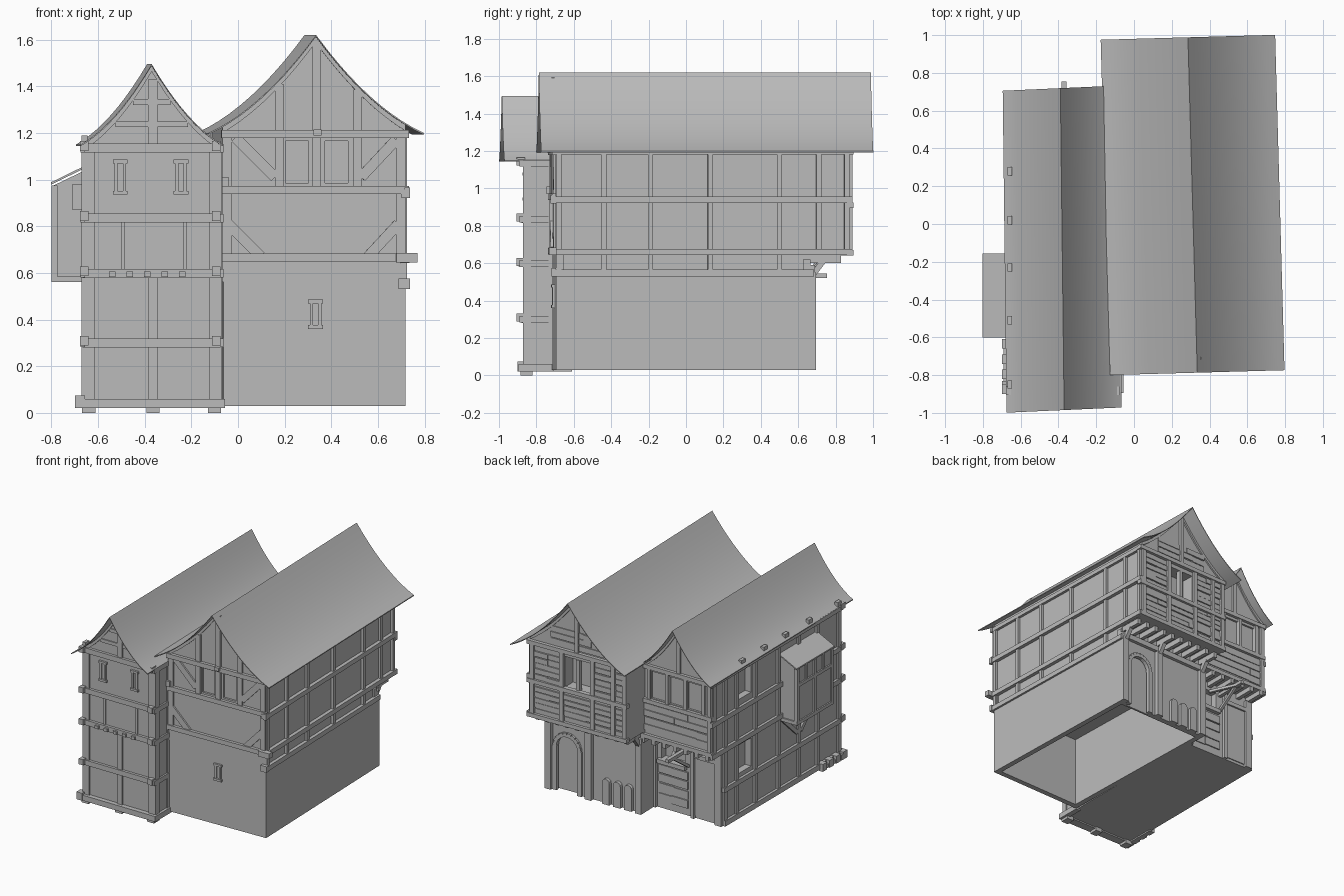
import bpy, bmesh, math, random
from mathutils import Vector, Matrix

random.seed(4)
old = bpy.data.objects.get("Cube")
if old:
    bpy.data.objects.remove(old, do_unlink=True)

grey = bpy.data.materials.new("plain grey")
grey.use_nodes = True
grey.diffuse_color = (0.5, 0.5, 0.5, 1)
grey.node_tree.nodes["Principled BSDF"].inputs["Base Color"].default_value = grey.diffuse_color


def finish(name, bm):
    bmesh.ops.recalc_face_normals(bm, faces=bm.faces)
    mesh = bpy.data.meshes.new(name)
    bm.to_mesh(mesh)
    bm.free()
    mesh.materials.append(grey)
    obj = bpy.data.objects.new(name, mesh)
    bpy.context.collection.objects.link(obj)
    return obj


def boxes(name, specs):
    """One object made of boxes given as x, y, z ranges."""
    bm = bmesh.new()
    for spec in specs:
        lo, hi = Vector(spec[0::2]), Vector(spec[1::2])
        move = Matrix.Translation((lo + hi) / 2) @ Matrix.Diagonal((*(hi - lo), 1))
        bmesh.ops.create_cube(bm, size=1, matrix=move)
    return finish(name, bm)


def struts(name, pairs, width, depth):
    """One object made of slanted bars running between point pairs."""
    bm = bmesh.new()
    for a, b in pairs:
        a, b = Vector(a), Vector(b)
        turn = (b - a).to_track_quat('Z', 'Y').to_matrix().to_4x4()
        size = Matrix.Diagonal((depth, width, (b - a).length, 1))
        bmesh.ops.create_cube(bm, size=1, matrix=Matrix.Translation((a + b) / 2) @ turn @ size)
    return finish(name, bm)


def loft(name, front, back, y0, y1, skew=0):
    """Solid between two x-z outlines."""
    bm = bmesh.new()
    mid = sum(p[0] for p in front) / len(front)
    rings = [[bm.verts.new((x, y + skew * (x - mid), z)) for x, z in pts]
             for pts, y in ((front, y0), (back, y1))]
    n = len(front)
    for i in range(n):
        j = (i + 1) % n
        bm.faces.new((rings[0][i], rings[0][j], rings[1][j], rings[1][i]))
    for ring in rings:
        bm.faces.new(ring)
    return finish(name, bm)


def cut(obj, cutters):
    for c in cutters:
        mod = obj.modifiers.new("opening", 'BOOLEAN')
        mod.operation, mod.solver, mod.object = 'DIFFERENCE', 'EXACT', c
    graph = bpy.context.evaluated_depsgraph_get()
    obj_mesh = bpy.data.meshes.new_from_object(obj.evaluated_get(graph))
    obj.modifiers.clear()
    obj.data = obj_mesh
    for c in cutters:
        bpy.data.objects.remove(c, do_unlink=True)


def span(a, b, n):
    return [a + (b - a) * i / n for i in range(n + 1)]


class Roof:
    """Flared roof with a sagging curve from eave to ridge."""

    def __init__(self, half, eave, ridge, front_x, back_x):
        self.half, self.eave, self.rise = half, eave, ridge - eave
        self.front_x, self.back_x = front_x, back_x

    def z(self, x, centre):
        t = max(0, 1 - abs(x - centre) / self.half)
        return self.eave + self.rise * (t + t * t) / 2

    def curve(self, centre, x0, x1, drop):
        xs = span(x0, centre, 10) + span(centre, x1, 10)[1:]
        return [(x, self.z(x, centre) - drop) for x in xs]

    def cover(self, name, y0, y1, skew):
        rings = []
        for c in (self.front_x, self.back_x):
            a, b = c - self.half, c + self.half
            rings.append(self.curve(c, a, b, 0) + self.curve(c, a, b, 0.007)[::-1])
        obj = loft(name, *rings, y0, y1, skew)
        bpy.ops.object.select_all(action='DESELECT')
        bpy.context.view_layer.objects.active = obj
        obj.select_set(True)
        bpy.ops.object.shade_smooth_by_angle(angle=math.radians(30))

    def body(self, name, x0, x1, y0, y1, base):
        rings = [[(x0, base)] + self.curve(c, x0, x1, 0.006) + [(x1, base)]
                 for c in (self.front_x, self.back_x)]
        return loft(name, *rings, y0, y1)

    def bargeboard(self, name, c, x0, x1, y0, y1):
        ring = self.curve(c, x0, x1, 0.006) + self.curve(c, x0, x1, 0.032)[::-1]
        loft(name, ring, ring, y0, y1)


def planks(name, x0, x1, y, z0, z1, rows):
    """Uneven clapboards on a back wall."""
    specs, step = [], (z1 - z0) / rows
    for i in range(rows):
        split = random.uniform(x0 + 0.1, x1 - 0.1)
        for a, b in ((x0, split), (split, x1)):
            low = z0 + i * step + random.uniform(0, 0.006)
            specs.append((a, b, y, y + random.uniform(0.005, 0.013), low, low + step * 0.85))
    boxes(name, specs)


def slit(name, x, y, z0, z1):
    parts = [(x + s - 0.007, x + s + 0.007, y - 0.01, y, z0, z1) for s in (-0.018, 0.018)]
    parts += [(x - 0.032, x + 0.032, y - 0.015, y, z, z + 0.016) for z in (z0, z1 - 0.016)]
    boxes(name, parts)


# Main roof
ridge_x = 0.335
big = Roof(0.462, 1.2, 1.62, ridge_x, ridge_x)
big.cover("main_roof", -0.787, 0.989, 0)

# Main house: hollow stone ground floor, timber upper floor
L, R, F, B = -0.06, 0.72, -0.705, 0.655
boxes("stone_side_walls", [(L, L + 0.04, F, B, 0.03, 0.56), (R - 0.04, R, F, B, 0.03, 0.56),
                           (L, R, F, F + 0.04, 0.03, 0.65)])
back_wall = boxes("stone_back_wall", [(L, R, B - 0.04, B, 0.03, 0.62)])
door_x, spring = 0.55, 0.36
arch = [(door_x + 0.1 * math.cos(a), spring + 0.1 * math.sin(a)) for a in span(0, math.pi, 10)]
outline = [(door_x + 0.1, 0)] + arch + [(door_x - 0.1, 0)]
cut(back_wall, [loft("door_cutter", outline, outline, B - 0.025, B + 0.1)])
struts("door_arch", [((p[0], B, p[1]), (q[0], B, q[1])) for p, q in zip(arch, arch[1:])], 0.03, 0.03)
boxes("door_jambs", [(x - 0.018, x + 0.018, B - 0.01, B + 0.015, 0.03, spring)
                     for x in (door_x - 0.1, door_x + 0.1)])
boxes("back_pilasters", [(x - 0.025, x + 0.025, B - 0.01, B + 0.03, 0.03, 0.55) for x in (L + 0.025, 0.37, R - 0.025)])
for x in (0.05, 0.14, 0.23):
    w = 0.03
    ring = [(x + w, 0.03)] + [(x + w * math.cos(a), 0.19 + w * math.sin(a))
                              for a in span(0, math.pi, 6)] + [(x - w, 0.03)]
    loft("small_back_arch", ring, ring, B - 0.01, B + 0.025)

upper = big.body("main_upper_floor", -0.065, 0.71, F, 0.86, 0.56)
cut(upper, [boxes("under_cutter", [(-1, 1, B, 1, 0.5, 0.64)]),
            boxes("back_window_cutter", [(0.225, 0.44, 0.76, 1, 0.92, 1.15)])]
    + [boxes("front_window_cutter", [(x, x + 0.1, -1, F + 0.015, 0.985, 1.165)]) for x in (0.205, 0.375)])

# Main house frame
side_y = (-0.69, -0.45, -0.2, 0.12, 0.49, 0.7, 0.85)
boxes("side_posts", [(0.7, 0.728, y - 0.014, y + 0.014, 0.66 if y > 0.65 else 0.56, 1.21) for y in side_y])
boxes("side_rails", [(0.7, 0.737, -0.73, 0.88, z - 0.017, z + 0.017) for z in (0.66, 0.94)]
      + [(0.7, 0.735, F - 0.01, B + 0.02, 0.53, 0.565), (0.7, 0.73, F, 0.87, 1.18, 1.21)])
boxes("front_rails", [(-0.07, 0.735, F - 0.022, F, z - 0.017, z + 0.017) for z in (0.665, 0.955, 1.195)])
boxes("frame_end_blocks", [(0.68, 0.77, -0.745, F, 0.645, 0.685), (0.69, 0.74, -0.73, F, 0.53, 0.575),
                           (0.715, 0.74, -0.735, F, 0.92, 0.965), (-0.07, -0.04, -0.735, F, 0.97, 1.01),
                           (0.325, 0.36, -0.74, F, 1.19, 1.215)])
boxes("front_posts", [(x - 0.018, x + 0.018, F - 0.014, F, 0.96, big.z(x, ridge_x) - 0.02)
                      for x in (0.178, 0.34, 0.515)]
      + [(x - 0.02, x + 0.02, F - 0.014, F, 0.66, 1.2) for x in (-0.045, 0.7)])
y = F - 0.003
struts("front_braces", [((-0.01, y, 1.18), (0.16, y, 1.01)), ((0.68, y, 1.17), (0.53, y, 1.01)),
                        ((-0.04, y, 0.81), (0.1, y, 0.67)), ((0.69, y, 0.81), (0.56, y, 0.67))], 0.045, 0.018)
big.bargeboard("front_bargeboard", ridge_x, -0.065, 0.72, F - 0.01, F)
big.bargeboard("back_bargeboard", ridge_x, -0.065, 0.71, 0.86, 0.872)
slit("ground_slit", ridge_x, F, 0.36, 0.485)

# Main house back
planks("back_planks_low", -0.06, 0.7, 0.86, 0.67, 0.91, 6)
planks("back_planks_left", 0.46, 0.7, 0.86, 0.92, 1.18, 6)
planks("back_planks_right", -0.06, 0.205, 0.86, 0.92, 1.18, 6)
planks("back_gable_planks", 0.12, 0.55, 0.86, 1.22, 1.36, 3)
boxes("back_posts", [(x - 0.016, x + 0.016, 0.85, 0.88, 0.65, 1.2) for x in (-0.05, 0.04, 0.208, 0.457, 0.695)]
      + [(0.32, 0.345, 0.83, 0.865, 0.92, 1.15), (0.32, 0.35, 0.85, 0.88, 1.2, 1.58)])
boxes("back_rails", [(-0.075, 0.735, 0.85, 0.885, z, z + 0.03) for z in (0.64, 0.895, 1.18)])
boxes("main_joists", [(x - 0.014, x + 0.014, B - 0.02, 0.82, 0.6, 0.64) for x in span(-0.03, 0.69, 9)])
struts("joist_brackets", [((x, B, 0.52), (x, 0.73, 0.62)) for x in (-0.03, 0.37, 0.69)], 0.03, 0.03)
boxes("lower_joist_beam", [(L, R, B - 0.01, B + 0.025, 0.55, 0.59)])

# The main house stands slightly askew
pivot = Matrix.Translation((ridge_x, -0.787, 0))
askew = pivot @ Matrix.Rotation(math.radians(1.6), 4, 'Z') @ pivot.inverted()
for obj in bpy.data.objects:
    if obj.type == 'MESH' and grey.name in obj.data.materials:
        obj.matrix_world = askew

# Tower house roof and bodies
small = Roof(0.305, 1.15, 1.495, -0.37, -0.39)
small.cover("tower_roof", -0.985, 0.72, 0.045)
W, E, TF, TB, UB = -0.655, -0.075, -0.86, 0.5, 0.635
tower_low = boxes("tower_ground_floor", [(W, E, TF, TB, 0.03, 0.61)])
tower_top = small.body("tower_upper_floor", W, E, TF, UB, 0.6)
cut(tower_low, [boxes("low_window_cutter", [(-1, W + 0.05, 0.17, 0.31, 0.35, 0.56)]),
                boxes("stall_cutter", [(-0.34, -0.15, TB - 0.05, 1, 0.4, 0.54)])])
cut(tower_top, [boxes("high_window_cutter", [(-1, W + 0.05, 0.17, 0.31, 0.9, 1.1)])]
    + [boxes("back_cutter", [(x, x + 0.12, UB - 0.015, 1, 0.9, 1.1)]) for x in (-0.58, -0.43, -0.28)])

# Tower frame
levels = (0.3, 0.598, 0.835, 1.135)
boxes("tower_front_rails", [(W - 0.012, E, TF - 0.02, TF, z - 0.019, z + 0.019) for z in levels])
boxes("tower_side_rails", [(W - 0.02, W, TF - 0.03, UB + 0.02 if z > 0.5 else TB + 0.01, z - 0.018, z + 0.018)
                           for z in levels])
boxes("tower_inner_side_rails", [(E, E + 0.012, TF - 0.03, F, z - 0.018, z + 0.018) for z in levels])
boxes("tower_corner_blocks", [(x - 0.018, x + 0.018, TF - 0.045, TF, z - 0.012, z + 0.03)
                              for z in levels for x in (W - 0.005, E - 0.018)])
boxes("tower_sill", [(-0.7, -0.055, TF - 0.035, TF + 0.03, 0.02, 0.06), (W - 0.02, W + 0.02, TF, TB, 0.03, 0.07),
                     (E - 0.02, E + 0.02, TF, F, 0.02, 0.06)])
boxes("tower_feet", [(x - 0.028, x + 0.028, TF - 0.025, TF + 0.04, 0, 0.03) for x in (-0.64, -0.365, -0.1)])
boxes("tower_front_posts", [(-0.67, -0.615, TF - 0.012, TF, 0.05, 1.15), (-0.125, -0.07, TF - 0.012, TF, 0.05, 1.15),
                            (-0.385, -0.345, TF - 0.012, TF, 0.05, 0.6), (-0.385, -0.345, TF - 0.012, TF, 1.14, 1.43),
                            (-0.5, -0.485, TF - 0.008, TF, 0.61, 0.82), (-0.235, -0.22, TF - 0.008, TF, 0.61, 0.82)])
boxes("tower_gable_ties", [(-0.37 - w, -0.37 + w, TF - 0.008, TF, z, z + 0.025) for w, z in ((0.155, 1.225), (0.08, 1.32))])
boxes("tower_front_joists", [(x - 0.014, x + 0.014, TF - 0.035, TF, 0.583, 0.605) for x in span(-0.54, -0.24, 4)])
small.bargeboard("tower_front_bargeboard", -0.37, W, E, TF - 0.01, TF)
small.bargeboard("tower_back_bargeboard", -0.39, W, E, UB, UB + 0.01)
for x in (-0.505, -0.245):
    slit("tower_slit", x, TF, 0.935, 1.085)
boxes("tower_side_posts", [(W - 0.014, W, y - 0.016, y + 0.016, 0.05 if y < TB else 0.6, 1.15)
                           for y in (-0.85, -0.6, -0.38, -0.14, 0.13, 0.35, 0.485, 0.615)]
      + [(E, E + 0.008, y - 0.016, y + 0.016, 0.05, 1.15) for y in (-0.845, -0.72)])
boxes("rafter_ends", [(-0.67, -0.645, y - 0.022, y + 0.022, 1.13, 1.188) for y in (-0.85, -0.51, -0.23, 0.02, 0.28)])
boxes("side_step", [(-0.7, W, y, y + 0.05, 0.02, 0.075) for y in span(-0.9, -0.66, 3)]
      + [(-0.69, W, -0.89, -0.62, 0.02, 0.05)])

# Tower back: windows, boards, joists, door and bracket
planks("tower_back_planks", W, E, UB, 0.65, 0.86, 4)
planks("stall_planks", -0.37, -0.13, TB, 0.08, 0.36, 4)
boxes("tower_back_rails", [(W - 0.015, E, UB - 0.01, UB + 0.022, z, z + 0.03) for z in (0.6, 0.865, 1.12)])
boxes("tower_back_posts", [(x - 0.015, x + 0.015, UB - 0.01, UB + 0.018, 0.61, 1.14) for x in (W + 0.01, E - 0.015)]
      + [(x - 0.013, x + 0.013, UB - 0.01, UB + 0.015, 0.88, 1.14) for x in (-0.595, -0.445, -0.295, -0.145)]
      + [(-0.405, -0.375, UB - 0.01, UB + 0.015, 1.14, 1.45)])
boxes("tower_back_joists", [(x - 0.015, x + 0.015, TB - 0.02, UB + 0.02, 0.565, 0.605) for x in span(-0.63, -0.1, 6)])
boxes("tower_door", [(-0.6, -0.43, TB - 0.01, TB + 0.007, 0.05, 0.48)])
boxes("tower_door_frame", [(x - 0.014, x + 0.014, TB - 0.01, TB + 0.022, 0.03, 0.57) for x in (-0.64, -0.615, -0.415, -0.1)]
      + [(-0.63, -0.4, TB - 0.01, TB + 0.02, 0.48, 0.51), (-0.36, -0.13, TB - 0.01, TB + 0.03, 0.37, 0.4)])
boxes("bracket_arm", [(-0.385, -0.358, TB, 0.755, 0.52, 0.545)])
struts("bracket_braces", [((-0.37, TB, 0.4), (-0.37, 0.68, 0.525)), ((-0.28, TB, 0.53), (-0.37, 0.7, 0.53))], 0.02, 0.02)

# Bay on the tower side
bay = [(-0.79, 0.57), (W, 0.57), (W, 1.04), (-0.79, 0.975)]
loft("bay_body", bay, bay, -0.585, -0.175)
cap = [(-0.802, 0.978), (W, 1.05), (W, 1.06), (-0.802, 0.988)]
loft("bay_roof", cap, cap, -0.602, -0.155)
boxes("bay_posts", [(-0.8, -0.775, y - 0.012, y + 0.012, 0.56, 0.975) for y in (-0.582, -0.38, -0.178)]
      + [(-0.798, -0.785, y - 0.008, y + 0.008, 0.86, 0.975) for y in (-0.48, -0.28)])
boxes("bay_rails", [(-0.8, W, -0.595, -0.165, 0.56, 0.585), (-0.8, -0.78, -0.59, -0.17, 0.84, 0.865),
                    (-0.71, W, -0.6, -0.56, 0.87, 0.98)])
struts("bay_braces", [((W, -0.18, 0.57), (W, -0.36, 0.4)), ((W, -0.57, 0.57), (W, -0.4, 0.4))], 0.03, 0.03)
